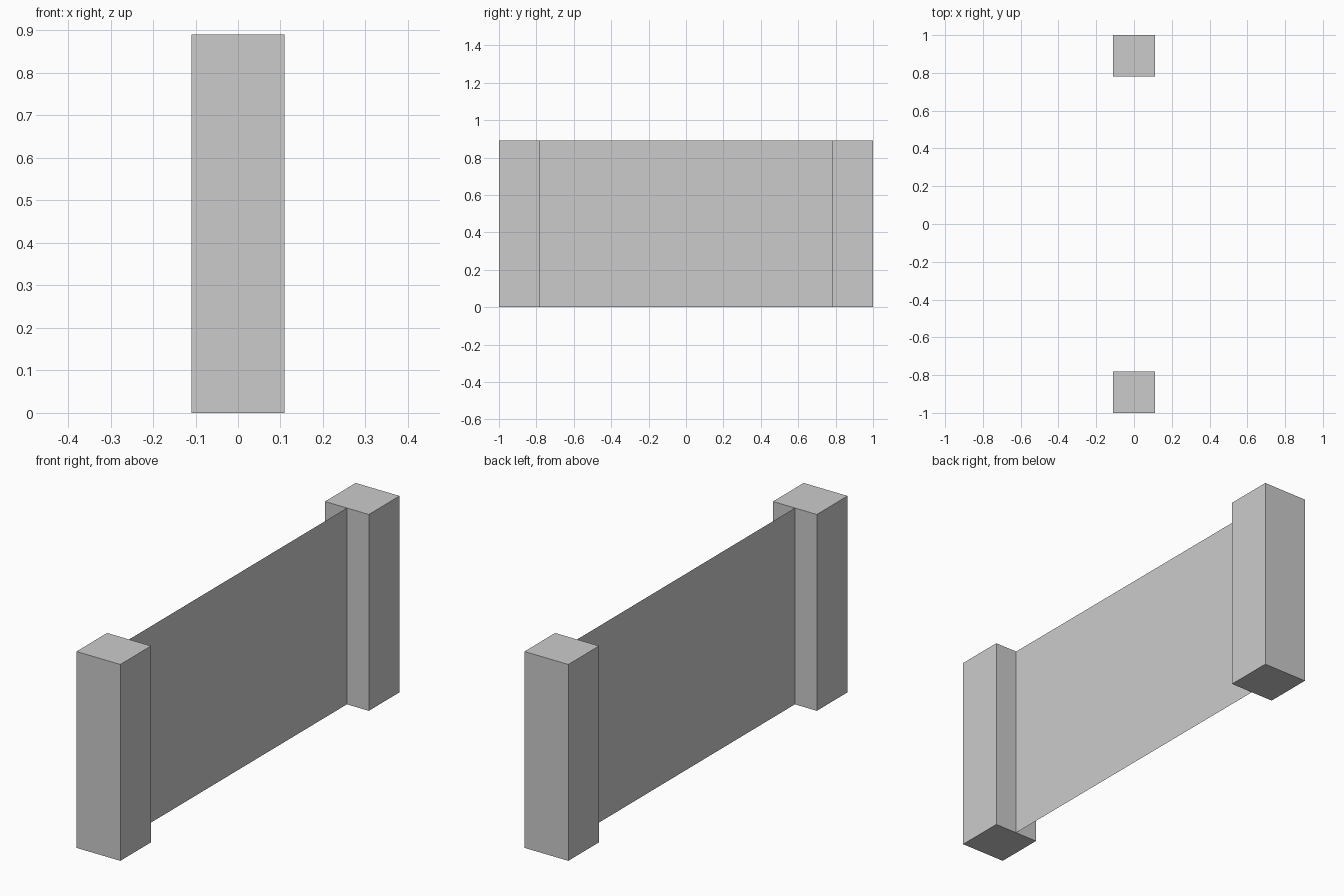
import bpy

if "Cube" in bpy.data.objects:
    bpy.data.objects.remove(bpy.data.objects["Cube"], do_unlink=True)

HEIGHT = 0.89
POST = 0.22
LENGTH = 2.0

# One plain grey for every part
grey = bpy.data.materials.new("light_grey")
grey.use_nodes = True
colour = (0.6, 0.6, 0.6, 1)
grey.diffuse_color = colour
grey.node_tree.nodes["Principled BSDF"].inputs["Base Color"].default_value = colour


def add_post(name, y):
    bpy.ops.mesh.primitive_cube_add(size=1, location=(0, y, HEIGHT / 2))
    post = bpy.context.object
    post.name = name
    post.scale = (POST, POST, HEIGHT)
    bpy.ops.object.transform_apply(location=False, rotation=False, scale=True)
    post.data.materials.append(grey)


# Square end posts
offset = (LENGTH - POST) / 2
add_post("front_post", -offset)
add_post("back_post", offset)

# Single-sheet wall panel spanning between the posts
half = LENGTH / 2 - POST
mesh = bpy.data.meshes.new("wall_panel")
corners = [(0, -half, 0), (0, half, 0), (0, half, HEIGHT), (0, -half, HEIGHT)]
mesh.from_pydata(corners, [], [range(4)])
mesh.materials.append(grey)
panel = bpy.data.objects.new("wall_panel", mesh)
bpy.context.collection.objects.link(panel)
